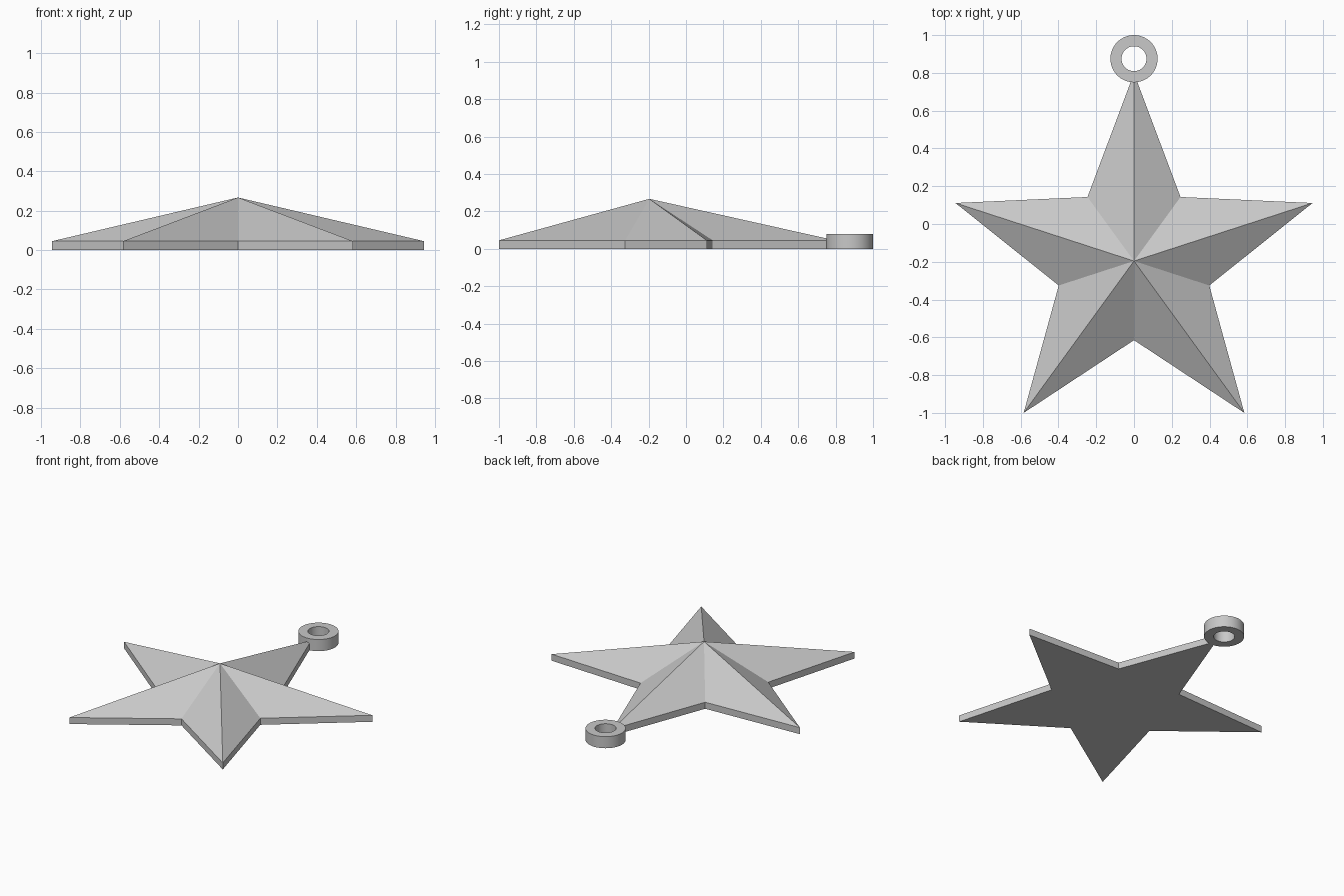
import bpy
import bmesh
from math import cos, sin, pi, radians

cube = bpy.data.objects.get("Cube")
if cube:
    bpy.data.objects.remove(cube, do_unlink=True)

grey = bpy.data.materials.new("light_grey")
grey.use_nodes = True
colour = (0.58, 0.58, 0.58, 1)
grey.diffuse_color = colour
grey.node_tree.nodes["Principled BSDF"].inputs["Base Color"].default_value = colour


def finish(bm, name):
    bmesh.ops.recalc_face_normals(bm, faces=bm.faces)
    mesh = bpy.data.meshes.new(name)
    bm.to_mesh(mesh)
    bm.free()
    mesh.materials.append(grey)
    obj = bpy.data.objects.new(name, mesh)
    bpy.context.collection.objects.link(obj)
    return obj


# Faceted star: flat back, thin vertical rim, facets rising to one peak
POINTS, TIP_R, NOTCH_R = 5, 0.994, 0.419
CENTRE_Y, RIM_Z, PEAK_Z = -0.196, 0.045, 0.267
bm = bmesh.new()
low, high = [], []
for i in range(2 * POINTS):
    r = NOTCH_R if i % 2 else TIP_R
    a = pi / 2 + i * pi / POINTS
    x, y = r * cos(a), CENTRE_Y + r * sin(a)
    low.append(bm.verts.new((x, y, 0)))
    high.append(bm.verts.new((x, y, RIM_Z)))
peak = bm.verts.new((0, CENTRE_Y, PEAK_Z))
bm.faces.new(low)
for i in range(2 * POINTS):
    j = (i + 1) % (2 * POINTS)
    bm.faces.new((low[i], low[j], high[j], high[i]))
    bm.faces.new((high[i], high[j], peak))
finish(bm, "star")

# Hanging ring: rectangular section swept round a vertical axis
RING_Y, OUTER_R, INNER_R, RING_H, SIDES = 0.875, 0.125, 0.066, 0.08, 64
section = [(INNER_R, 0), (OUTER_R, 0), (OUTER_R, RING_H), (INNER_R, RING_H)]
bm = bmesh.new()
loops = []
for i in range(SIDES):
    a = 2 * pi * i / SIDES
    loops.append([bm.verts.new((r * cos(a), RING_Y + r * sin(a), z)) for r, z in section])
for i in range(SIDES):
    here, there = loops[i], loops[(i + 1) % SIDES]
    for k in range(4):
        m = (k + 1) % 4
        bm.faces.new((here[k], there[k], there[m], here[m]))
ring = finish(bm, "hanging_ring")

bpy.ops.object.select_all(action="DESELECT")
ring.select_set(True)
bpy.context.view_layer.objects.active = ring
bpy.ops.object.shade_smooth_by_angle(angle=radians(30))
